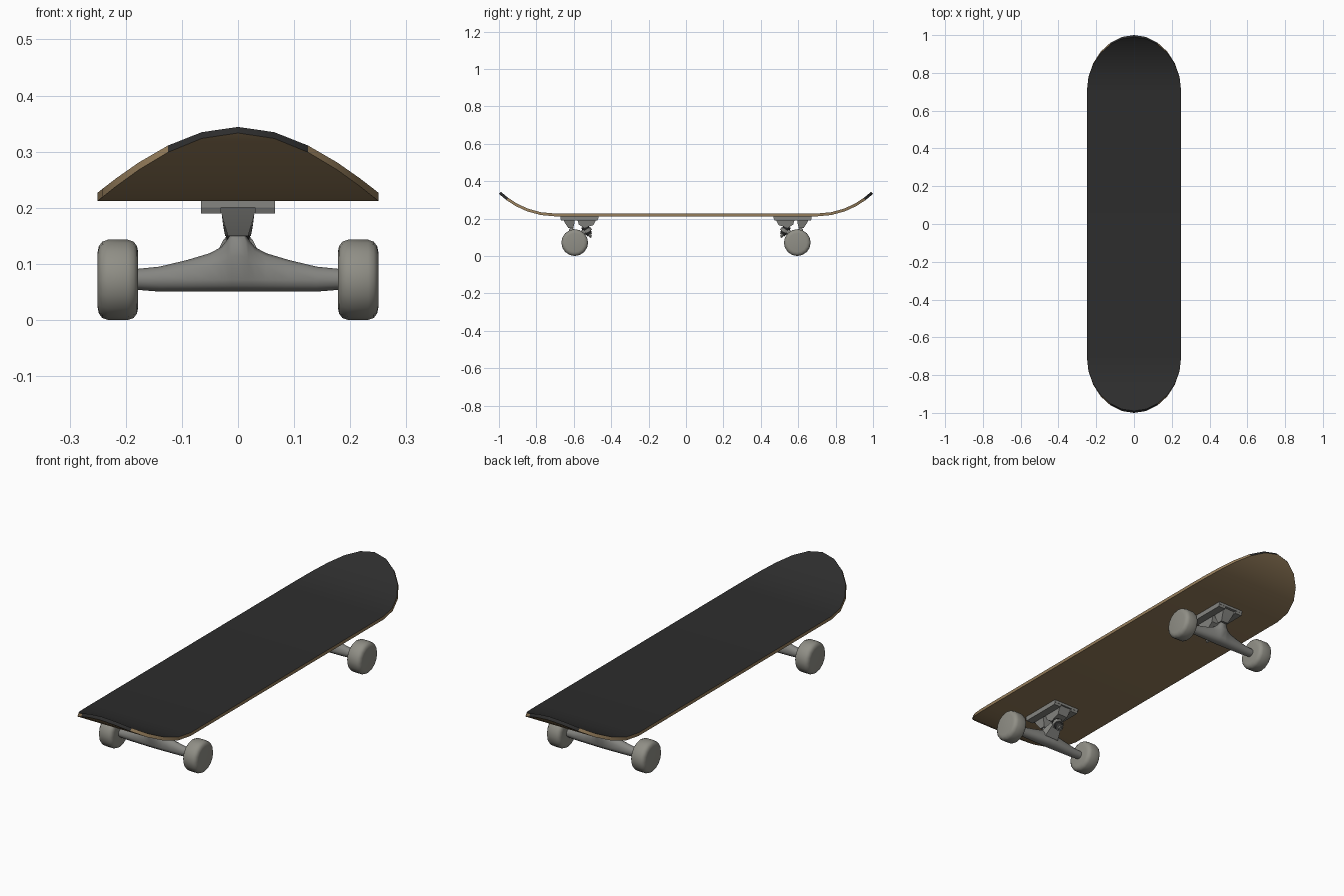
import bpy, bmesh, math
from mathutils import Vector

if "Cube" in bpy.data.objects:
    bpy.data.objects.remove(bpy.data.objects["Cube"])


def material(name, rgb):
    m = bpy.data.materials.new(name)
    m.diffuse_color = (*rgb, 1)
    m.use_nodes = True
    m.node_tree.nodes["Principled BSDF"].inputs["Base Color"].default_value = m.diffuse_color
    return m


GRIP = material("grip black", (0.026, 0.026, 0.026))
WOOD = material("deck wood", (0.30, 0.205, 0.105))
METAL = material("truck grey", (0.235, 0.235, 0.22))
WHEEL = material("wheel grey", (0.28, 0.275, 0.24))
RUBBER = material("bushing black", (0.02, 0.02, 0.02))


def finish(name, bm, mats, angle=40):
    bmesh.ops.remove_doubles(bm, verts=bm.verts, dist=1e-5)
    bmesh.ops.recalc_face_normals(bm, faces=bm.faces)
    me = bpy.data.meshes.new(name)
    bm.to_mesh(me)
    bm.free()
    ob = bpy.data.objects.new(name, me)
    bpy.context.collection.objects.link(ob)
    for m in mats:
        me.materials.append(m)
    bpy.ops.object.select_all(action='DESELECT')
    ob.select_set(True)
    bpy.context.view_layer.objects.active = ob
    bpy.ops.object.shade_smooth_by_angle(angle=math.radians(angle))
    return ob


def loft(bm, rings):
    """Skin closed rings of equal length and cap both ends."""
    vs = [[bm.verts.new(p) for p in r] for r in rings]
    n = len(vs[0])
    for a, b in zip(vs, vs[1:]):
        for i in range(n):
            j = (i + 1) % n
            bm.faces.new((a[i], a[j], b[j], b[i]))
    bm.faces.new(vs[0])
    bm.faces.new(vs[-1])


def lathe(name, origin, axis, profile, mat, n=16, angle=40):
    """Revolve (distance along axis, radius) points."""
    o, d = Vector(origin), Vector(axis).normalized()
    u = d.cross(Vector((0, 0, 1))).normalized()
    w = d.cross(u)
    bm = bmesh.new()
    loft(bm, [[o + d * t + (u * math.cos(k * math.tau / n) + w * math.sin(k * math.tau / n)) * r
               for k in range(n)] for t, r in profile])
    return finish(name, bm, [mat], angle)


# deck: ruled rows, kicked up along an arc at both rounded ends
def deck():
    low, thick, length, rise = 0.212, 0.015, 0.3, 0.121
    R = (length ** 2 + rise ** 2) / (2 * rise)
    rings = []
    for s in (-1, 1):
        steps = range(0, 91, 15)
        for a in (reversed(steps) if s < 0 else steps):
            t = math.radians(a)
            w = max(0.25 * math.cos(t), 0.001)
            phi = math.asin(length * math.sin(t) / R)
            yb, zb = 0.7 + R * math.sin(phi), low + R - R * math.cos(phi)
            r2 = R - thick
            yt, zt = 0.7 + r2 * math.sin(phi), low + R - r2 * math.cos(phi)
            rings.append([(-w, s * yb, zb), (w, s * yb, zb), (w, s * yt, zt), (-w, s * yt, zt)])
    bm = bmesh.new()
    loft(bm, rings)
    bmesh.ops.recalc_face_normals(bm, faces=bm.faces)
    bm.normal_update()
    for f in bm.faces:
        f.material_index = 1 if f.normal.z > 0.4 else 0
    finish("deck", bm, [WOOD, GRIP], 35)


deck()

AXLE_Z = 0.0715


def truck(s, tag):
    def P(x, v, z):          # v is measured outward from the axle
        return Vector((x, s * (0.595 + v), z))

    def prism(name, pts, angle=25):
        """Side profile (v, z, half width) spanned across x."""
        bm = bmesh.new()
        loft(bm, [[P(-h, v, z) for v, z, h in pts], [P(h, v, z) for v, z, h in pts]])
        return finish(f"{tag}_{name}", bm, [METAL], angle)

    # base plate with long side rails
    prism("base_plate", [(-0.126, .2, .066), (-0.126, .2125, .066), (.077, .2125, .066), (.077, .2, .066)])
    for side in (-1, 1):
        bm = bmesh.new()
        loft(bm, [[P(side * x, v, z) for v, z in
                   ((-0.126, .202), (.077, .202), (.072, .19), (-0.121, .19))] for x in (.030, .066)])
        finish(f"{tag}_plate_rail", bm, [METAL])
        # mounting bolts
        for v in (-0.1, .052):
            lathe(f"{tag}_bolt", P(side * .047, v, .181), (0, 0, 1),
                  [(0, .009), (.012, .009)], METAL, 6, 20)

    # kingpin housing and pivot housing
    prism("kingpin_housing", [(-0.12, .203, .031), (-0.1, .165, .026), (-0.05, .15, .023),
                              (-0.022, .168, .026), (-0.012, .203, .031)])
    prism("pivot_housing", [(.066, .203, .033), (.054, .18, .027), (.034, .15, .018),
                            (.008, .15, .018), (.0, .18, .027), (.0, .203, .033)])

    # hanger: egg sections swelling to a peak under the pivot
    bm = bmesh.new()
    half = [(.18, .091, 0, .019), (.14, .095, 0, .020), (.09, .107, .001, .023), (.05, .119, .004, .025),
            (.03, .130, .010, .026), (.018, .145, .016, .027), (.012, .155, .020, .027)]
    sections = half + [(-x, t, l, w) for x, t, l, w in reversed(half)]
    rings = []
    for x, top, lean, wid in sections:
        ring = []
        bottom = 0.0505 + 0.02 * max(0, abs(x) - .14) * 4
        for k in range(12):
            a = k * math.tau / 12
            c, q = math.cos(a), math.sin(a)
            up = max(q, 0)
            z = AXLE_Z + q * ((top - AXLE_Z) if q > 0 else (AXLE_Z - bottom))
            ring.append(P(x, c * wid + lean * up, z))
        rings.append(ring)
    loft(bm, rings)
    finish(f"{tag}_hanger", bm, [METAL], 50)

    # yoke joining hanger to the kingpin ring
    prism("hanger_yoke", [(.005, .075, .04), (.005, .115, .04), (-0.05, .143, .026),
                          (-0.06, .128, .024), (-0.025, .085, .035)])

    # kingpin stack, tilted toward the middle of the board
    o, d = P(0, -0.052, .16), (0, -s * .5, -.86)
    for name, prof, mat, n in (
            ("upper_bushing", [(0, .019), (.011, .022), (.022, .019)], RUBBER, 14),
            ("kingpin_ring", [(.021, .025), (.037, .025)], METAL, 14),
            ("lower_bushing", [(.037, .020), (.052, .015)], RUBBER, 14),
            ("washer", [(.052, .017), (.055, .017)], METAL, 14),
            ("kingpin_nut", [(.055, .010), (.066, .010)], METAL, 6),
            ("kingpin", [(0, .005), (.071, .005)], METAL, 8)):
        lathe(f"{tag}_{name}", o, d, prof, mat, n)

    # wheels
    for side in (-1, 1):
        lathe(f"{tag}_wheel", P(0, 0, AXLE_Z), (side, 0, 0),
              [(.178, .050), (.180, .060), (.186, .068), (.196, .0715), (.232, .0715),
               (.242, .068), (.248, .060), (.25, .050)], WHEEL, 16, 50)


truck(-1, "front")
truck(1, "back")
